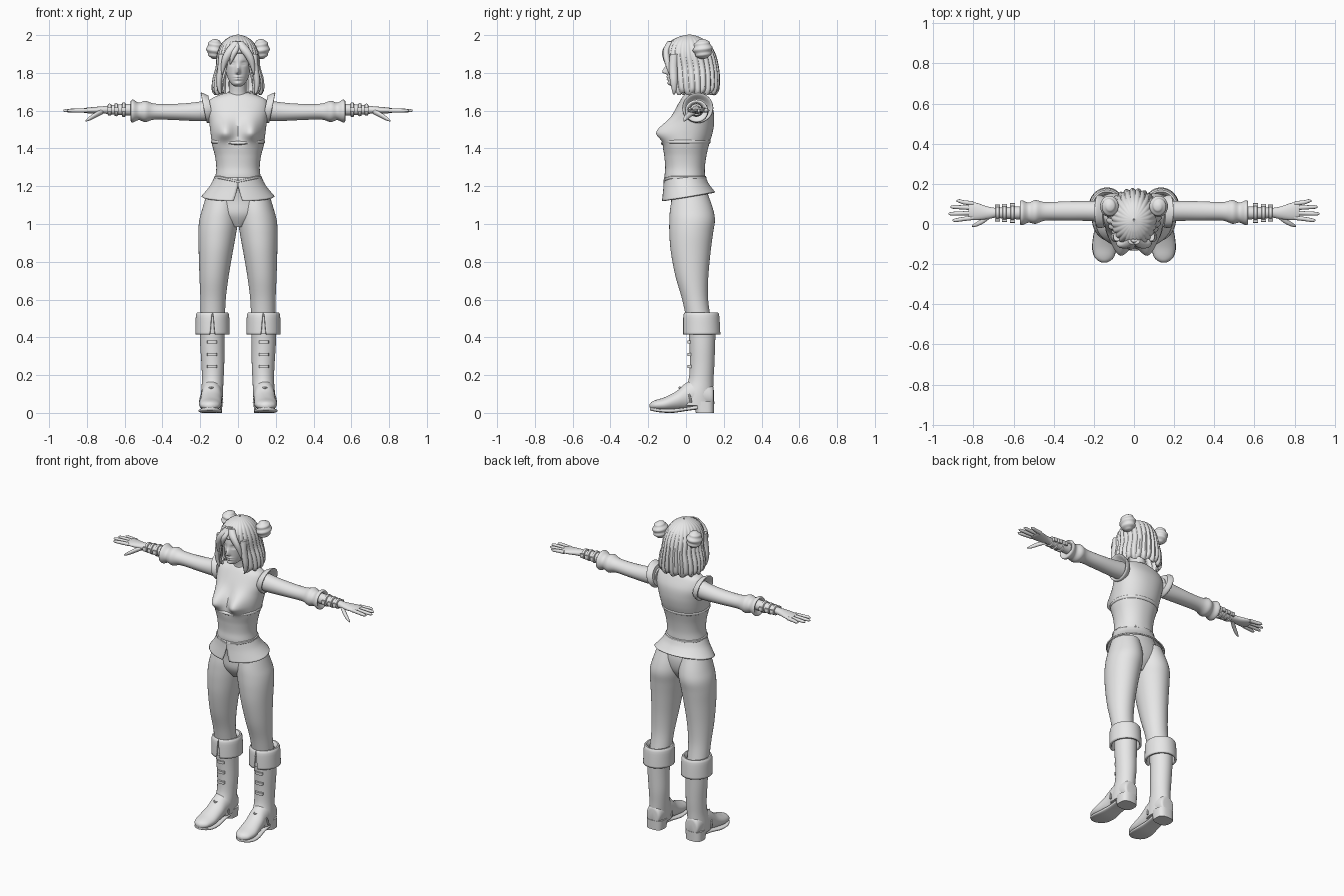
import bpy, bmesh, math
from math import sin, cos, pi, exp
from mathutils import Vector

grey = bpy.data.materials.new("light_grey")
grey.diffuse_color = (0.8, 0.8, 0.8, 1)


def spline(tab, t):
    """Smooth interpolation through the rows of a table."""
    k = t * (len(tab) - 1)
    i = min(int(k), len(tab) - 2)
    f = k - i
    rows = [tab[max(0, min(len(tab) - 1, i + d))] for d in (-1, 0, 1, 2)]
    return [0.5 * (2 * b + (c - a) * f + (2 * a - 5 * b + 4 * c - d) * f ** 2
                   + (3 * b - a - 3 * c + d) * f ** 3) for a, b, c, d in zip(*rows)]


def surface(name, f, nu, nv, closed=True, caps=True, mirror=False, thick=0):
    """Grid surface from f(u, v)."""
    bm = bmesh.new()
    grid = [[bm.verts.new(f(i / (nu if closed else nu - 1), j / nv)) for i in range(nu)]
            for j in range(nv + 1)]
    for a, b in zip(grid, grid[1:]):
        for i in range(nu if closed else nu - 1):
            k = (i + 1) % nu
            bm.faces.new((a[i], a[k], b[k], b[i]))
    if closed and caps:
        bm.faces.new(grid[0])
        bm.faces.new(grid[-1])
    bmesh.ops.recalc_face_normals(bm, faces=bm.faces[:])
    me = bpy.data.meshes.new(name)
    bm.to_mesh(me)
    bm.free()
    me.materials.append(grey)
    ob = bpy.data.objects.new(name, me)
    bpy.context.collection.objects.link(ob)
    if thick:
        m = ob.modifiers.new("thickness", 'SOLIDIFY')
        m.thickness, m.offset = thick, 0
    if mirror:
        ob.modifiers.new("mirror", 'MIRROR').use_mirror_merge = False
    return ob


def section(row, a, axis='z', p=1.0):
    """Point on an oval: row = (station, centre, half width, low, high)."""
    s, c, h, lo, hi = row
    pw = lambda q: math.copysign(abs(q) ** p, q)
    w = c + h * pw(sin(a))
    d = (lo + hi) / 2 - (hi - lo) / 2 * pw(cos(a))
    return Vector({'z': (w, d, s), 'x': (s, w, d), 'y': (w, s, d)}[axis])


def loft(name, tab, axis='z', nu=32, sub=5, p=1.0, mod=None, **kw):
    def f(u, v):
        q = section(spline(tab, v), u * 2 * pi, axis, p)
        return mod(q) if mod else q
    return surface(name, f, nu, sub * (len(tab) - 1), **kw)


def skirt(name, tab, gap, tilt=0, start=0.0, **kw):
    """Flared band with a slit that opens at the front."""
    def f(u, v):
        g = gap * max(0, v - start) / (1 - start) + 0.001
        q = section(spline(tab, v), g + u * 2 * (pi - g))
        q.z += tilt * v * q.y
        return q
    return surface(name, f, 64, 12, closed=False, **kw)


def g(x, s):
    return exp(-(x / s) ** 2)


# Torso with bust
def bust(q):
    if q.y < 0.02:
        s = 0.065 if q.z > 1.485 else 0.043
        q.y -= 0.066 * g(abs(q.x) - 0.072, 0.05) * g(q.z - 1.485, s)
    return q


loft("torso", [(1.697, 0, .05, .01, .09), (1.683, 0, .10, -.01, .105), (1.655, 0, .15, -.03, .122),
               (1.60, 0, .163, -.06, .145), (1.54, 0, .153, -.085, .149), (1.48, 0, .145, -.105, .14),
               (1.42, 0, .137, -.122, .122), (1.36, 0, .122, -.115, .108), (1.30, 0, .115, -.11, .10),
               (1.25, 0, .12, -.113, .10), (1.20, 0, .13, -.105, .10)],
     nu=72, sub=8, p=0.92, mod=bust)


# Trim under the bust and pointed waist seam
def dip(amount):
    def f(q):
        if q.y < 0:
            q.z -= amount * max(0, 1 - abs(q.x) / 0.1)
        return q
    return f


loft("underbust_trim", [(1.445, 0, .139, -.124, .128), (1.44, 0, .144, -.131, .131),
                        (1.43, 0, .143, -.131, .129), (1.425, 0, .137, -.122, .123)],
     nu=64, sub=2, p=.92, mod=dip(.008))
loft("waist_trim", [(1.256, 0, .117, -.11, .098), (1.252, 0, .125, -.119, .106),
                    (1.242, 0, .126, -.119, .107), (1.237, 0, .12, -.11, .1)],
     nu=64, sub=2, p=.92, mod=dip(.022))

# Peplum with front notch
skirt("peplum", [(1.245, 0, .122, -.113, .102), (1.20, 0, .145, -.116, .118), (1.142, 0, .19, -.124, .152)],
      gap=.13, tilt=.17, start=.4, thick=.008)

# Neck, collar and shoulder openings
loft("neck", [(1.66, 0, .06, -.01, .09), (1.70, 0, .046, -.012, .082), (1.78, 0, .045, -.03, .08)])
loft("armhole", [(.145, .06, .075, 1.55, 1.68), (.17, .062, .082, 1.535, 1.693),
                 (.182, .063, .08, 1.538, 1.694), (.18, .063, .07, 1.548, 1.682), (.16, .063, .05, 1.56, 1.66)],
     'x', mod=lambda q: Vector((q.x + (q.z - 1.62) * .2, q.y, q.z)), mirror=True)

# Sleeves with puffed cuffs, forearms and straps
loft("sleeve", [(.14, .062, .055, 1.545, 1.66), (.22, .065, .05, 1.545, 1.645), (.33, .065, .048, 1.55, 1.636),
                (.44, .063, .046, 1.553, 1.637), (.49, .06, .059, 1.54, 1.652), (.525, .057, .05, 1.55, 1.642),
                (.555, .056, .061, 1.538, 1.658), (.568, .056, .055, 1.545, 1.65), (.555, .056, .033, 1.575, 1.635)],
     'x', mirror=True)
loft("forearm", [(.53, .056, .034, 1.572, 1.638), (.62, .055, .03, 1.576, 1.634), (.70, .056, .024, 1.583, 1.625)],
     'x', mirror=True)
for x in (.605, .645, .68):
    r = .037 - (x - .605) * .08
    loft("wrist_strap", [(x - .01, .055, r - .008, 1.613 - r, 1.597 + r), (x - .007, .055, r, 1.605 - r, 1.605 + r),
                         (x + .007, .055, r, 1.605 - r, 1.605 + r), (x + .01, .055, r - .008, 1.613 - r, 1.597 + r)],
         'x', nu=24, sub=2, mirror=True)
    for y in (.055 - r - .004, .055 + r + .004):
        loft("strap_buckle", [(x - .012, y, .008, 1.592, 1.618), (x + .012, y, .008, 1.592, 1.618)],
             'x', nu=12, sub=1, p=.5, mirror=True)

# Hands
loft("palm", [(.69, .056, .024, 1.584, 1.626), (.73, .056, .031, 1.584, 1.622), (.78, .062, .042, 1.585, 1.618),
              (.81, .066, .043, 1.588, 1.614), (.825, .067, .036, 1.593, 1.61)], 'x', mirror=True)
for y, end in ((.102, .885), (.08, .915), (.055, .925), (.031, .905)):
    y2 = y + (y - .066) * .35
    loft("finger", [(.80, y, .011, 1.59, 1.612), (.85, (y + y2) / 2, .0105, 1.59, 1.611),
                    (end - .015, y2, .009, 1.592, 1.609), (end, y2, .003, 1.597, 1.603)],
         'x', nu=12, sub=3, mirror=True)
loft("thumb", [(.715, .045, .016, 1.582, 1.612), (.75, .018, .015, 1.565, 1.594),
               (.785, -.002, .011, 1.548, 1.571), (.808, -.01, .004, 1.542, 1.55)], 'x', nu=14, mirror=True)

# Pelvis and legs
loft("pelvis", [(1.22, 0, .128, -.1, .1), (1.13, 0, .165, -.08, .12), (1.05, 0, .14, -.076, .11),
                (.985, 0, .04, -.04, .07)])
loft("leg", [(1.16, .085, .08, -.07, .115), (1.08, .094, .095, -.084, .143), (1.02, .102, .103, -.088, .153),
             (.95, .11, .1, -.088, .143), (.85, .118, .09, -.08, .13), (.72, .127, .077, -.055, .118),
             (.60, .132, .067, -.02, .117), (.48, .134, .064, .005, .135)], nu=40, mirror=True)

# Boots: shaft, folded cuff, foot, sole, heel, front buckles
loft("boot_shaft", [(.49, .136, .068, .01, .158), (.36, .136, .064, .018, .154), (.25, .133, .06, .02, .15),
                    (.17, .134, .057, .012, .145), (.10, .138, .058, -.02, .144), (.04, .139, .056, -.03, .144)],
     mirror=True)
skirt("boot_cuff", [(.505, .135, .066, .008, .15), (.527, .135, .075, .0, .163), (.515, .135, .082, -.008, .17),
                    (.46, .135, .084, -.01, .174), (.415, .135, .085, -.01, .176)],
      gap=.16, start=.3, thick=.012, mirror=True)
loft("cuff_tongue", [(.515, .138, .012, -.004, .02), (.42, .138, .02, -.002, .03)], nu=12, p=.6, mirror=True)
loft("boot_foot", [(.147, .138, .025, .04, .12), (.135, .138, .048, .03, .15), (.06, .138, .056, .022, .18),
                   (.0, .14, .055, .018, .158), (-.05, .143, .057, .014, .115), (-.11, .147, .06, .01, .084),
                   (-.16, .148, .05, .014, .068), (-.182, .148, .032, .018, .058), (-.192, .148, .012, .028, .046)],
     'y', mirror=True)
loft("boot_sole", [(.06, .14, .05, .018, .04), (.0, .142, .05, .01, .03), (-.07, .145, .06, 0, .022),
                   (-.13, .148, .06, .002, .022), (-.17, .148, .045, .008, .028), (-.19, .148, .018, .014, .032)],
     'y', p=.6, mirror=True)
loft("boot_heel", [(.06, .138, .057, .04, .15), (0, .14, .054, .052, .148)], p=.7, sub=1, mirror=True)
for z in (.375, .31, .245):
    loft("boot_buckle", [(z + .008, .137, .026, .008, .04), (z - .008, .137, .026, .008, .04)],
         nu=16, p=.6, sub=1, mirror=True)


# Instep seam arching over each foot
def instep(u, v):
    a, b = (v - .5) * pi, u * 2 * pi
    c = Vector((.142 + .058 * sin(a), -.035 + .06 * abs(sin(a)) + .0 * b, .055 + .078 * cos(a)))
    return c + Vector((.006 * cos(b) * sin(a), .006 * sin(b), .006 * cos(b) * cos(a)))


surface("instep_seam", instep, 8, 24, mirror=True)


# Head with shaped features
def face(q):
    if q.y < 0:
        x, z = q.x, q.z
        q.y -= .027 * g(x, .011) * g(z - 1.803, .03 if z > 1.803 else .009)
        q.y -= .008 * g(x, .02) * (g(z - 1.779, .006) + g(z - 1.766, .006))
        q.y += .009 * g(abs(x) - .031, .015) * g(z - 1.85, .011)
        q.y -= .004 * g(abs(x) - .031, .011) * g(z - 1.849, .005)
        q.y -= .006 * g(x, .02) * g(z - 1.745, .01)
    return q


loft("head", [(1.728, 0, .015, -.075, -.03), (1.74, 0, .034, -.09, .0), (1.77, 0, .053, -.095, .05),
              (1.82, 0, .067, -.1, .09), (1.88, 0, .074, -.102, .11), (1.94, 0, .066, -.085, .11),
              (1.98, 0, .03, -.03, .06)], nu=128, sub=20, mod=face)

# Hair: grooved bob cut open at the face
HAIR = [(1.998, 0, .004, .015, .025), (1.985, 0, .045, -.04, .07), (1.955, 0, .08, -.085, .115),
        (1.90, 0, .103, -.108, .148), (1.83, 0, .11, -.10, .165), (1.77, 0, .126, -.095, .17),
        (1.715, 0, .13, -.085, .166), (1.692, 0, .118, -.07, .15)]


def hair(u, v):
    a = u * 2 * pi
    side = min(1, max(0, (min(a, 2 * pi - a) - .5) / .25))
    w = v * (.42 + .58 * side * side * (3 - 2 * side))
    q = section(spline(HAIR, w), a)
    k = 1 + .035 * sin(26 * a) * min(1, 2 * w)
    return Vector((q.x * k, .03 + (q.y - .03) * k, q.z + .008 * sin(13 * a) * max(0, 2 * w - 1)))


surface("hair", hair, 208, 40, thick=.01, caps=False)
loft("fringe", [(1.965, .01, .02, -.10, -.06), (1.925, .035, .027, -.12, -.085), (1.88, .062, .022, -.12, -.085),
                (1.83, .078, .012, -.105, -.075), (1.79, .083, .003, -.09, -.08)], nu=16, mirror=True)
loft("centre_lock", [(1.97, .0, .015, -.09, -.06), (1.92, -.015, .018, -.125, -.095),
                     (1.88, -.03, .012, -.123, -.1), (1.845, -.042, .003, -.11, -.102)], nu=16)
loft("side_lock", [(1.90, .085, .018, -.085, -.04), (1.83, .09, .018, -.09, -.045), (1.76, .1, .016, -.085, -.045),
                   (1.71, .098, .01, -.075, -.05), (1.685, .09, .003, -.068, -.06)], nu=16, mirror=True)

# Rolled band across the crown
for y, z, w in ((-.06, 1.968, .06), (-.025, 1.982, .072), (.012, 1.988, .075)):
    surface("crown_roll", lambda u, v: Vector(((2 * v - 1) * w, y + .014 * cos(u * 2 * pi),
            z - .045 * (2 * v - 1) ** 2 + .011 * sin(u * 2 * pi))), 12, 16)


# Coiled hair buns
def bun(u, v):
    a, b = u * 2 * pi, v * pi * .98 + .03
    r = 1 + .07 * sin(b * 9 + a)
    return Vector((.122 + .044 * r * sin(b) * cos(a), .088 + .05 * r * sin(b) * sin(a), 1.926 + .053 * cos(b)))


surface("hair_bun", bun, 32, 40, mirror=True)

# Smooth shading with crisp edges
bpy.ops.object.select_all(action='SELECT')
bpy.context.view_layer.objects.active = bpy.data.objects["torso"]
bpy.ops.object.shade_smooth_by_angle(angle=math.radians(40))
